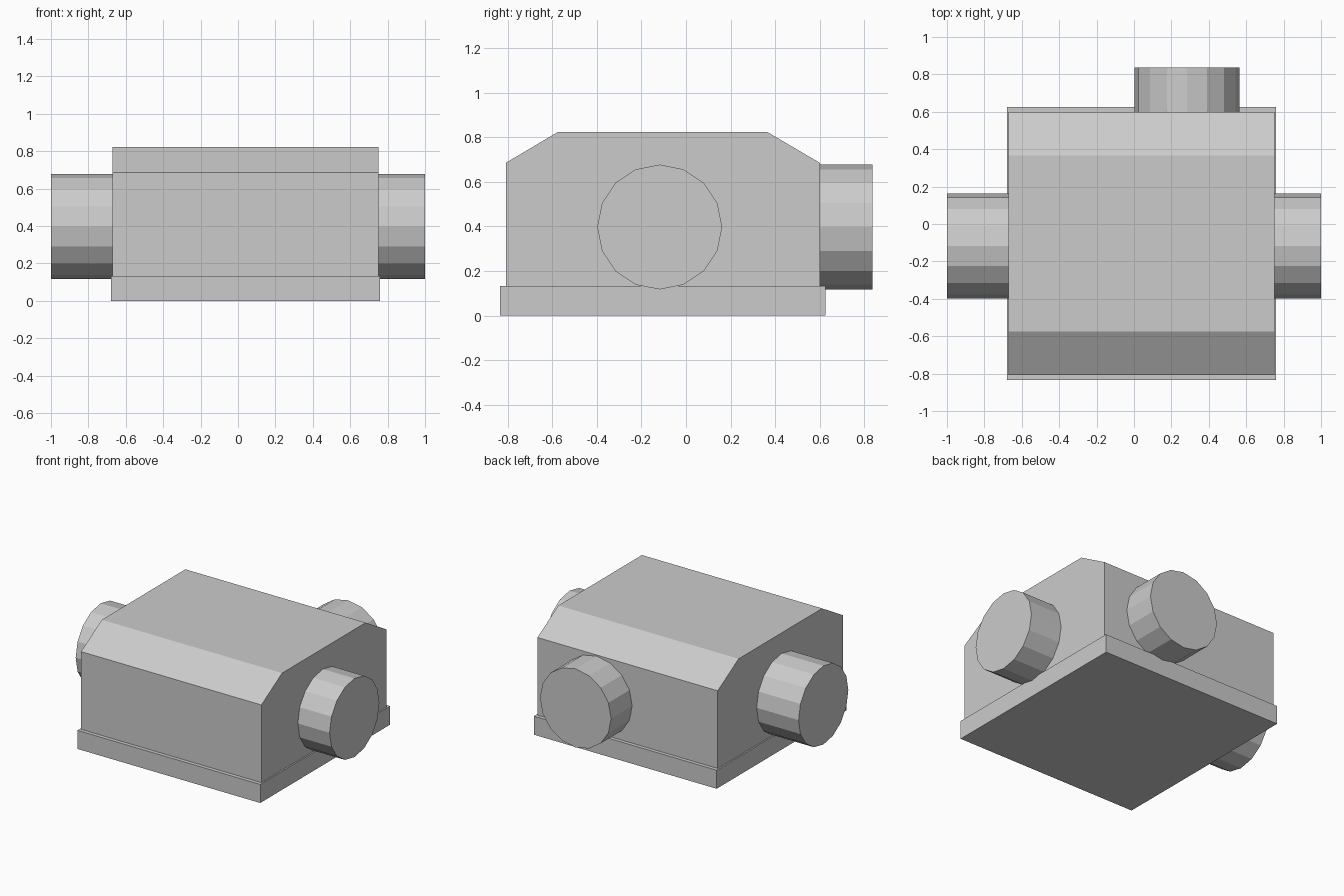
import bpy
import math
from mathutils import Vector

cube = bpy.data.objects.get("Cube")
if cube:
    bpy.data.objects.remove(cube, do_unlink=True)

grey = bpy.data.materials.new("light grey")
grey.use_nodes = True
grey.diffuse_color = (0.6, 0.6, 0.6, 1)
grey.node_tree.nodes["Principled BSDF"].inputs["Base Color"].default_value = (0.6, 0.6, 0.6, 1)


def extrude_x(name, profile, x0, x1):
    """Flat-faced prism: a (y, z) outline, clockwise from +x, swept along x."""
    n = len(profile)
    verts = [(x, y, z) for x in (x0, x1) for y, z in profile]
    faces = [tuple(reversed(range(n))), tuple(range(n, 2 * n))]
    faces += [(i, (i + 1) % n, (i + 1) % n + n, i + n) for i in range(n)]
    mesh = bpy.data.meshes.new(name)
    mesh.from_pydata(verts, [], faces)
    mesh.materials.append(grey)
    obj = bpy.data.objects.new(name, mesh)
    bpy.context.scene.collection.objects.link(obj)
    return obj


def pipe(name, start, end, rotation):
    """Faceted pipe stub between two points, with a corner at the top."""
    a, b = Vector(start), Vector(end)
    bpy.ops.mesh.primitive_cylinder_add(
        vertices=16, radius=0.28, depth=(b - a).length,
        location=(a + b) / 2, rotation=rotation)
    obj = bpy.context.object
    obj.name = name
    obj.data.materials.append(grey)
    return obj


# Base slab, slightly wider than the housing
extrude_x("base_slab", [(-0.835, 0), (0.626, 0), (0.626, 0.132), (-0.835, 0.132)],
          -0.68, 0.76)

# Housing with sloped front and back top edges
extrude_x("housing", [(-0.808, 0.132), (0.6, 0.132), (0.6, 0.685), (0.365, 0.823),
                      (-0.575, 0.823), (-0.808, 0.685)], -0.67, 0.75)

# Pipe stubs on both sides and the back
quarter = math.pi / 2
pipe("right_pipe", (-1, -0.118, 0.397), (-0.66, -0.118, 0.397), (0, quarter, 0))
pipe("left_pipe", (0.74, -0.118, 0.397), (1, -0.118, 0.397), (0, quarter, 0))
pipe("back_pipe", (0.284, 0.59, 0.397), (0.284, 0.837, 0.397), (quarter, 0, 0))
